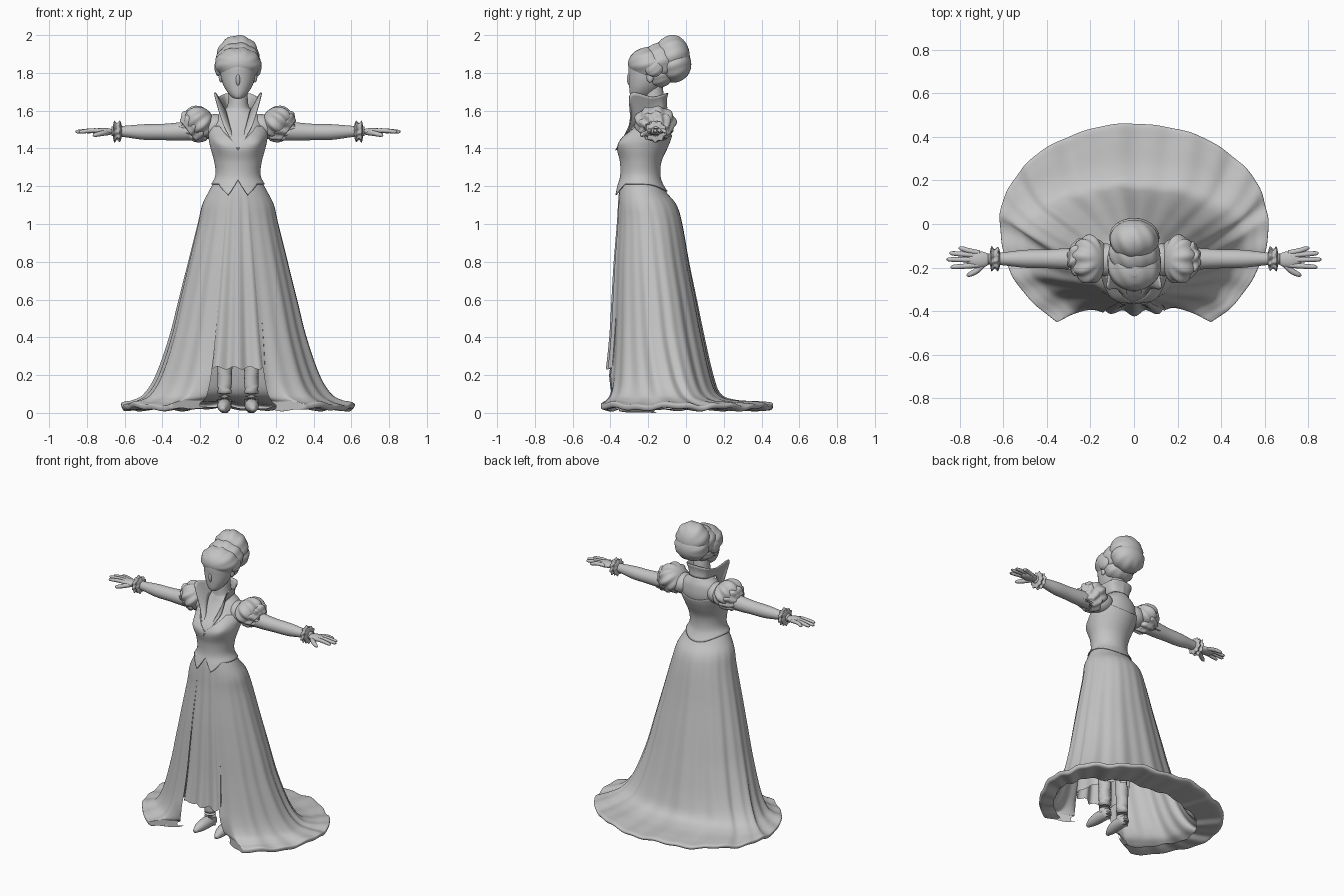
import bpy, bmesh, math
from math import sin, cos, pi, radians, exp
from mathutils import Vector, Matrix, Euler

cube = bpy.data.objects.get("Cube")
if cube:
    bpy.data.objects.remove(cube, do_unlink=True)

grey = bpy.data.materials.new("plain_grey")
grey.use_nodes = True
grey.diffuse_color = (0.55, 0.55, 0.55, 1)
grey.node_tree.nodes["Principled BSDF"].inputs["Base Color"].default_value = grey.diffuse_color


def finish(name, bm):
    bmesh.ops.remove_doubles(bm, verts=bm.verts, dist=0.0002)
    bmesh.ops.recalc_face_normals(bm, faces=bm.faces)
    me = bpy.data.meshes.new(name)
    bm.to_mesh(me)
    bm.free()
    me.materials.append(grey)
    for p in me.polygons:
        p.use_smooth = True
    ob = bpy.data.objects.new(name, me)
    bpy.context.collection.objects.link(ob)
    return ob


def spline(rows, t):
    """Smooth value between rows of numbers, t counted in rows."""
    n = len(rows) - 1
    t = max(0, min(n, t))
    i = min(int(t), n - 1)
    f = t - i
    quads = zip(rows[max(i - 1, 0)], rows[i], rows[i + 1], rows[min(i + 2, n)])
    return [b + 0.5 * f * (c - a + f * (2 * a - 5 * b + 4 * c - d + f * (3 * (b - c) + d - a)))
            for a, b, c, d in quads]


def grid(name, rows, caps=False):
    """Skin a list of equally long point rows."""
    bm = bmesh.new()
    vs = [[bm.verts.new(p) for p in row] for row in rows]
    for r, s in zip(vs, vs[1:]):
        for k in range(len(r) - 1):
            bm.faces.new((r[k], r[k + 1], s[k + 1], s[k]))
    if caps:
        bm.faces.new(vs[0][:-1])
        bm.faces.new(vs[-1][:-1])
    return finish(name, bm)


def section(levels, a, t, grow=1.0, dz=0.0):
    """Point on a body section; a is the angle from the front."""
    z, w, front, mid, back = spline(levels, t)
    c = cos(a)
    depth = (front - mid) * c if c > 0 else (mid - back) * c
    return Vector((w * sin(a) * grow, mid + depth * grow, z + dz))


def sheet(levels, a0, a1, lo, hi, nu, nv, ripple=lambda a, t: (1, 0)):
    """Rows of a garment between two edge curves lo(a) and hi(a)."""
    rows = []
    for j in range(nv + 1):
        row = []
        for i in range(nu + 1):
            a = a0 + (a1 - a0) * i / nu
            t = lo(a) + (hi(a) - lo(a)) * j / nv
            row.append(section(levels, a, t, *ripple(a, t)))
        rows.append(row)
    return rows


def tube(name, pts, sides=20, steps=6, wave=0, count=9):
    """Round tube through (x, y, z, radius) points, optionally ruffled."""
    rows, n = [], (len(pts) - 1) * steps
    for j in range(n + 1):
        t = j / steps
        p = spline(pts, t)
        d = Vector(spline(pts, t + 0.05)[:3]) - Vector(spline(pts, t - 0.05)[:3])
        q = d.to_track_quat('Z', 'Y')
        ring = []
        for k in range(sides + 1):
            a = 2 * pi * k / sides
            r = p[3] * (1 + wave * sin(count * a + t * 1.3))
            ring.append(Vector(p[:3]) + q @ Vector((r * cos(a), r * sin(a), 0)))
        rows.append(ring)
    return grid(name, rows, True)


def blob(name, loc, size, rot=(0, 0, 0), shape=lambda v: 1):
    bm = bmesh.new()
    bmesh.ops.create_uvsphere(bm, u_segments=48, v_segments=28, radius=1)
    for v in bm.verts:
        v.co *= shape(v.co)
    bm.transform(Matrix.LocRotScale(Vector(loc), Euler(rot), Vector(size)))
    return finish(name, bm)


# Body and neck: height, half width, front, middle, back
torso = [(z, w, f, (f + b) / 2, b) for z, w, f, b in (
    (1.14, .165, -.365, -.09), (1.20, .138, -.355, -.125), (1.26, .114, -.343, -.14),
    (1.33, .12, -.345, -.135), (1.40, .138, -.358, -.105), (1.45, .148, -.338, -.085),
    (1.50, .15, -.298, -.075), (1.56, .125, -.255, -.08), (1.60, .08, -.235, -.095),
    (1.63, .055, -.228, -.11), (1.74, .05, -.225, -.125))]


def bust(a, t):
    a = abs(math.remainder(a, 2 * pi))
    return .13 * exp(-((a - .6) / .35) ** 2 - ((t - 4.7) / .9) ** 2)


grid("body", sheet(torso, 0, 2 * pi, lambda a: 1, lambda a: 10, 64, 50,
                   lambda a, t: (1 + bust(a, t), 0)))


# Bodice with a pointed lower edge and a scooped top
def bodice_low(a):
    a = abs(math.remainder(a, 2 * pi))
    if a < 0.3:
        return 1.6 - 1.3 * a / 0.3
    if a < 0.8:
        return 0.3 + 0.9 * (a - 0.3) / 0.5
    return 1.2 - 0.6 * max(0, -cos(a)) ** 3


def bodice_top(a):
    if cos(a) > 0:
        return 4.2 + 2.1 * min(1, abs(sin(a)) * 1.6)
    return 6.3 - 0.9 * cos(a) ** 2


bodice = grid("bodice", sheet(torso, 0, 2 * pi, bodice_low, bodice_top, 126, 30,
                              lambda a, t: (1.05 + bust(a, t) + .06 * max(0, 1.6 - t), 0)))
bodice.modifiers.new("cloth", 'SOLIDIFY').thickness = 0.006

# Long overskirt, open at the front, spreading into a train with a folded hem
skirt = [
    (1.23, .122, -.345, -.245, -.138), (1.17, .156, -.355, -.235, -.105),
    (1.10, .19, -.36, -.22, -.05), (1.0, .213, -.365, -.2, -.02),
    (.8, .262, -.38, -.18, .015), (.6, .311, -.39, -.16, .055),
    (.4, .36, -.40, -.14, .095), (.2, .428, -.42, -.1, .14),
    (.1, .49, -.45, -.06, .18), (.064, .55, -.5, -.02, .26),
    (.052, .595, -.54, 0, .38), (.044, .617, -.55, 0, .455), (.02, .607, -.545, 0, .447),
    (.022, .56, -.50, -.03, .36), (.03, .50, -.46, -.06, .24)]


def folds(a, t):
    w = sin(10 * a + .3 * sin(3 * a)) + .6 * sin(23 * a + 2)
    amp = .02 * min(1, max(0, t - 1) / 6) * (1 if t < 8 else max(.2, 1 - (t - 8) * .3))
    return 1 + amp * w, .007 * w * min(1, max(0, t - 8) / 2)


gap = radians(19)
rows = sheet(skirt, gap, 2 * pi - gap, lambda a: 0, lambda a: 14, 240, 84, folds)
for j, row in enumerate(rows):
    tuck = min(1, max(0, j / 6 - 7) / 2)
    for p in row:
        limit = -.45 + max(0, .35 - abs(p.x)) * .53
        p.y += tuck * max(0, limit - p.y)
        p.z = max(p.z, 0.006)
grid("overskirt", rows)

# Pleated front panel and the back of the underskirt
grid("front_panel", sheet(skirt, -.355, .355, lambda a: 0,
                          lambda a: 6.78 + .04 * sin(30 * a), 100, 40,
                          lambda a, t: (.99 + .006 * t * cos(24 * a), 0)))
under = [(.7, .11, -.36, -.36, -.08), (.45, .13, -.375, -.375, -.09),
         (.25, .142, -.39, -.39, -.10)]
grid("underskirt_back", sheet(under, pi / 2, 3 * pi / 2, lambda a: 0, lambda a: 2, 80, 12,
                              lambda a, t: (1 + .02 * t * sin(16 * a), 0)))

# Standing collar running down into the lapels
base = [(0, -.105, 1.61), (.055, -.125, 1.61), (.065, -.185, 1.605), (.058, -.235, 1.585),
        (.036, -.295, 1.50), (.0, -.362, 1.40)]
edge = [(0, -.10, 1.695), (.068, -.115, 1.69), (.10, -.18, 1.675), (.12, -.295, 1.69),
        (.08, -.30, 1.53), (.0, -.372, 1.39)]
rows = []
for k in range(-40, 41):
    t, s = abs(k) / 8, (-1 if k < 0 else 1)
    p, q = Vector(spline(base, t)), Vector(spline(edge, t))
    row = [p.lerp(q, f / 6) for f in range(7)]
    rows.append([Vector((s * v.x, v.y - .006 * sin(pi * i / 6), v.z)) for i, v in enumerate(row)])
collar = grid("collar", rows)
collar.modifiers.new("cloth", 'SOLIDIFY').thickness = 0.007

# Head with a narrow chin, and a small nose
skull = [(1.662, .001, -.272, -.27, -.268), (1.668, .026, -.288, -.255, -.21),
         (1.69, .05, -.297, -.24, -.16), (1.73, .075, -.301, -.22, -.13),
         (1.78, .091, -.303, -.205, -.11), (1.84, .096, -.304, -.2, -.10),
         (1.90, .08, -.285, -.2, -.11), (1.93, .03, -.24, -.2, -.16)]
grid("head", sheet(skull, 0, 2 * pi, lambda a: 0, lambda a: 7, 48, 42))
blob("nose", (0, -.301, 1.762), (.011, .012, .03), (.15, 0, 0))


# Swept hair, gathered bun and curls
def locks(v):
    return 1 + .025 * sin(9 * math.atan2(v.x, v.z) + 3 * v.y) * (1 - v.y * v.y)


blob("hair_crown", (0, -.195, 1.848), (.122, .112, .088), (0, 0, 0), locks)
blob("hair_middle", (0, -.135, 1.86), (.118, .1, .1), (0, 0, 0), locks)
blob("hair_nape", (0, -.15, 1.785), (.1, .08, .065), (0, 0, 0), locks)
blob("hair_bun", (0, -.075, 1.888), (.112, .095, .111), (0, 0, 0), locks)
blob("hair_bun_lower", (0, -.062, 1.845), (.114, .09, .095), (0, 0, 0), locks)
for s in (-1, 1):
    side = "left_" if s > 0 else "right_"
    blob(side + "curl", (s * .098, -.17, 1.83), (.026, .05, .05), (.4, 0, 0), locks)
    blob(side + "ear", (s * .09, -.19, 1.775), (.012, .018, .026))

    # Shoulder and puffed sleeve with its ruffled cuff
    blob(side + "shoulder", (s * .13, -.165, 1.515), (.08, .075, .065), (0, s * .35, 0))
    blob(side + "puff_sleeve", (s * .205, -.163, 1.54), (.076, .108, .088), (0, s * .7, 0),
         lambda v: 1 + .07 * sin(9 * math.atan2(v.y, v.z)) * (1 - v.x * v.x))
    tube(side + "sleeve_ruffle", [(s * .21, -.16, 1.535, .08), (s * .23, -.16, 1.518, .092),
                                  (s * .248, -.16, 1.503, .082), (s * .265, -.16, 1.49, .066),
                                  (s * .25, -.16, 1.50, .045)], sides=72, wave=.08)

    # Arm and wrist frill
    tube(side + "arm", [(s * x, -.16, z, r) for x, z, r in (
        (.18, 1.50, .055), (.30, 1.49, .049), (.40, 1.487, .043), (.50, 1.487, .041),
        (.60, 1.49, .03), (.67, 1.49, .025))], sides=28)
    tube(side + "wrist_frill", [(s * .615, -.16, 1.49, .028), (s * .625, -.16, 1.49, .053),
                                (s * .64, -.16, 1.49, .042), (s * .655, -.16, 1.49, .054),
                                (s * .662, -.16, 1.49, .026)], sides=60, wave=.09)

    # Hand with spread fingers
    blob(side + "palm", (s * .715, -.163, 1.49), (.06, .038, .019))
    for name, x, y in (("little", .805, -.112), ("ring", .845, -.135),
                       ("middle", .857, -.163), ("index", .84, -.197)):
        y0 = -.163 + (y + .158) * .65
        tube(side + name + "_finger", [(s * .71, y0, 1.49, .012), (s * .76, (y0 + y) / 2, 1.495, .012),
                                       (s * (x - .012), y, 1.489, .01), (s * x, y, 1.486, .004)],
             sides=12)
    tube(side + "thumb", [(s * .68, -.17, 1.485, .014), (s * .72, -.212, 1.48, .014),
                          (s * .755, -.232, 1.472, .011), (s * .768, -.236, 1.468, .004)], sides=12)

    # Leg and pointed boot
    tube(side + "leg", [(s * .07, -.21, .7, .055), (s * .07, -.205, .4, .045),
                        (s * .07, -.2, .24, .04), (s * .071, -.2, .12, .037),
                        (s * .071, -.2, .04, .036)])
    tube(side + "boot_foot", [(s * .07, -.162, .034, .022), (s * .07, -.18, .036, .034),
                              (s * .073, -.25, .038, .037), (s * .077, -.31, .031, .03),
                              (s * .081, -.355, .019, .012)])
    tube(side + "boot_heel", [(s * .07, -.175, .04, .024), (s * .07, -.172, .0, .02)], steps=2)
